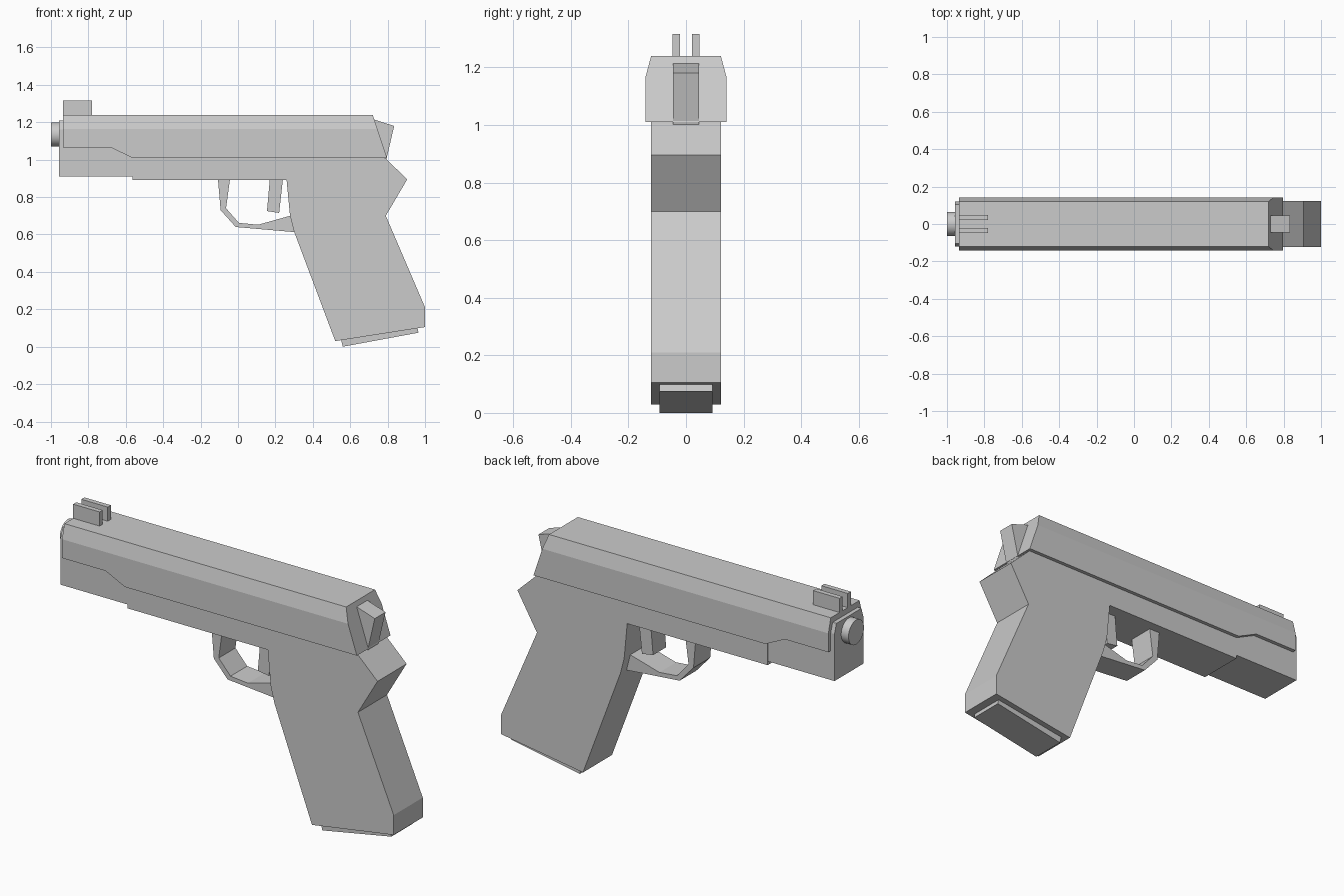
import bpy, bmesh, math

if "Cube" in bpy.data.objects:
    bpy.data.objects.remove(bpy.data.objects["Cube"])


def prism(name, pts, half, y=0.0, shoulder=None, top_half=None):
    """Extrude an x/z profile along y; optionally taper everything above shoulder."""
    bm = bmesh.new()
    face = bm.faces.new([bm.verts.new((x, y - half, z)) for x, z in pts])
    ext = bmesh.ops.extrude_face_region(bm, geom=[face])
    verts = [v for v in ext["geom"] if isinstance(v, bmesh.types.BMVert)]
    bmesh.ops.translate(bm, vec=(0, 2 * half, 0), verts=verts)
    if shoulder:
        bmesh.ops.bisect_plane(bm, geom=bm.verts[:] + bm.edges[:] + bm.faces[:],
                               plane_co=(0, 0, shoulder), plane_no=(0, 0, 1))
        for v in bm.verts:
            if v.co.z > shoulder + 0.01:
                v.co.y = math.copysign(top_half, v.co.y)
    bmesh.ops.recalc_face_normals(bm, faces=bm.faces)
    mesh = bpy.data.meshes.new(name)
    bm.to_mesh(mesh)
    bm.free()
    obj = bpy.data.objects.new(name, mesh)
    bpy.context.collection.objects.link(obj)
    return obj


# Slide with chamfered top edges
prism("slide", [(-.935, 1.065), (-.68, 1.065), (-.565, 1.01), (.797, 1.01),
                (.72, 1.24), (-.935, 1.24)], .141, shoulder=1.165, top_half=.121)

# Front block under and inside the slide
prism("front_block", [(-.957, .91), (-.55, .91), (-.55, 1.21), (-.957, 1.21)],
      .121, shoulder=1.16, top_half=.105)

# Frame and grip in one profile
prism("frame_grip", [(-.565, 1.02), (-.565, .89), (.26, .89), (.278, .70), (.30, .615),
                     (.52, .03), (1.0, .105), (1.0, .21), (.79, .70),
                     (.905, .895), (.79, 1.005), (.77, 1.02)], .122)

# Magazine base
prism("magazine_base", [(.54, .08), (.56, .0), (.965, .075), (.95, .15)], .092)

# Trigger guard
prism("trigger_guard", [(-.107, .895), (-.093, .73), (-.012, .64), (.31, .612), (.29, .703),
                        (.107, .652), (.005, .662), (-.064, .74), (-.043, .895)], .07)

# Trigger
prism("trigger", [(.17, .895), (.155, .725), (.22, .715), (.24, .895)], .055)

# Hammer
prism("hammer", [(.72, 1.217), (.835, 1.18), (.793, 1.0), (.76, 1.0)], .045)

# Paired sight plates
for side, y in (("left", -.034), ("right", .034)):
    prism("sight_" + side, [(-.935, 1.23), (-.78, 1.23), (-.78, 1.315), (-.935, 1.315)], .013, y)

# Barrel
bpy.ops.mesh.primitive_cylinder_add(vertices=32, radius=.065, depth=.1,
                                    location=(-.95, 0, 1.135), rotation=(0, math.pi / 2, 0))
bpy.context.object.name = "barrel"
bpy.ops.object.shade_smooth_by_angle()
